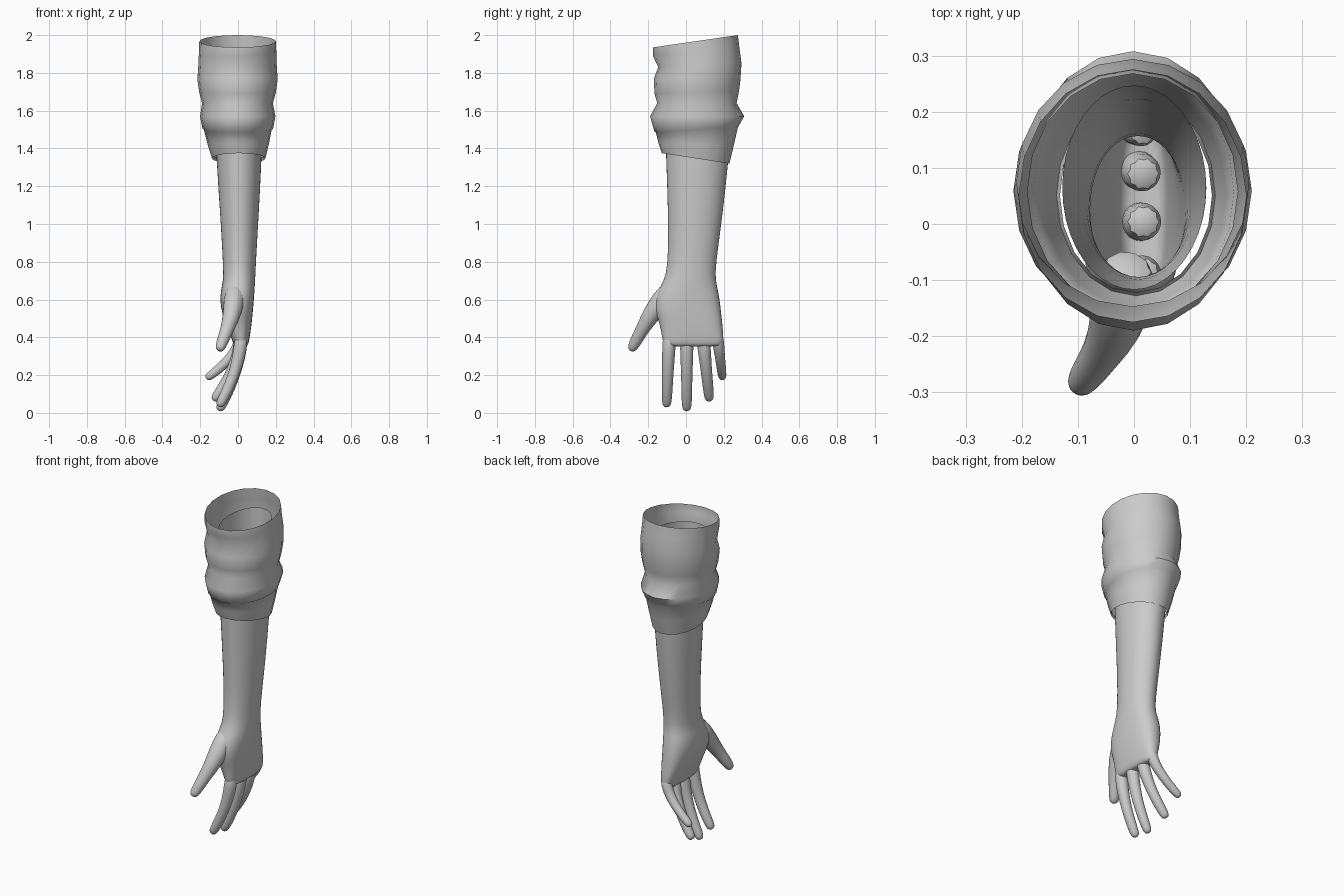
import bpy
import bmesh
from math import cos, sin, pi, copysign, radians
from mathutils import Vector

cube = bpy.data.objects.get("Cube")
if cube:
    bpy.data.objects.remove(cube)

grey = bpy.data.materials.new("plain_grey")
grey.use_nodes = True
grey.diffuse_color = (0.6, 0.6, 0.6, 1)
grey.node_tree.nodes["Principled BSDF"].inputs["Base Color"].default_value = (0.6, 0.6, 0.6, 1)


def loft(name, rings, cap_start=False, cap_end=False, subdivide=True, angle=60):
    """Skin a list of equal-length point rings into a smooth object."""
    bm = bmesh.new()
    loops = [[bm.verts.new(p) for p in ring] for ring in rings]
    for a, b in zip(loops, loops[1:]):
        for i in range(len(a)):
            j = (i + 1) % len(a)
            bm.faces.new((a[i], a[j], b[j], b[i]))
    if cap_start:
        bm.faces.new(loops[0])
    if cap_end:
        bm.faces.new(loops[-1])
    bmesh.ops.recalc_face_normals(bm, faces=bm.faces)
    mesh = bpy.data.meshes.new(name)
    bm.to_mesh(mesh)
    bm.free()
    mesh.materials.append(grey)
    obj = bpy.data.objects.new(name, mesh)
    bpy.context.collection.objects.link(obj)
    if subdivide:
        obj.modifiers.new("smooth", "SUBSURF").levels = 1
        obj.modifiers["smooth"].render_levels = 1
    bpy.ops.object.select_all(action="DESELECT")
    bpy.context.view_layer.objects.active = obj
    obj.select_set(True)
    bpy.ops.object.shade_smooth_by_angle(angle=radians(angle))
    return obj


def limb_ring(z_front, z_back, y_front, y_back, x_low, x_high, square=1.0, count=20):
    """Tilted oval ring; square below 1 makes it boxier."""
    ring = []
    for i in range(count):
        c, s = cos(2 * pi * i / count), sin(2 * pi * i / count)
        c, s = copysign(abs(c) ** square, c), copysign(abs(s) ** square, s)
        t = (c + 1) / 2
        ring.append((
            (x_low + x_high) / 2 + s * (x_high - x_low) / 2,
            y_front + t * (y_back - y_front),
            z_front + t * (z_back - z_front)))
    return ring


def digit(name, path, radii, count=10):
    """Rounded tube along a path, closed at the root and the fingertip."""
    pts = [Vector(p) for p in path]
    rings = []
    for i, (p, r) in enumerate(zip(pts, radii)):
        d = (pts[min(i + 1, len(pts) - 1)] - pts[max(i - 1, 0)]).normalized()
        u = Vector((1, 0, 0))
        u = (u - d * u.dot(d)).normalized()
        v = d.cross(u)
        rings.append([p + r * (u * cos(2 * pi * k / count) + v * sin(2 * pi * k / count))
                      for k in range(count)])
    # Fingertip
    d = (pts[-1] - pts[-2]).normalized()
    centre, last = pts[-1], rings[-1]
    for ahead, scale in ((0.6, 0.8), (0.95, 0.35)):
        rings.append([centre + (q - centre) * scale + d * radii[-1] * ahead for q in last])
    return loft(name, rings, True, True)


# Sleeve: puckered tube with a slanted top and a turned-in hem
sleeve = [
    (1.935, 2.00, -0.175, 0.275, -0.205, 0.200),
    (1.89, 1.93, -0.175, 0.283, -0.207, 0.203),
    (1.83, 1.85, -0.147, 0.294, -0.210, 0.205),
    (1.77, 1.76, -0.170, 0.288, -0.215, 0.210),
    (1.69, 1.70, -0.167, 0.280, -0.205, 0.200),
    (1.64, 1.64, -0.152, 0.268, -0.190, 0.185),
    (1.57, 1.57, -0.190, 0.308, -0.201, 0.198),
    (1.49, 1.52, -0.168, 0.280, -0.188, 0.186),
    (1.485, 1.512, -0.160, 0.275, -0.180, 0.178),
    (1.43, 1.42, -0.146, 0.254, -0.162, 0.164),
    (1.375, 1.32, -0.128, 0.230, -0.138, 0.145),
    (1.39, 1.335, -0.122, 0.224, -0.132, 0.139),
]
loft("sleeve", [limb_ring(*r) for r in sleeve], subdivide=False, angle=50)

# Arm and palm: one skin, open at the top, boxier towards the knuckles
arm = [
    (1.86, 1.90, -0.12, 0.250, -0.130, 0.130, 1.0),
    (1.60, 1.60, -0.115, 0.245, -0.125, 0.132, 1.0),
    (1.35, 1.35, -0.108, 0.230, -0.117, 0.128, 1.0),
    (1.00, 1.00, -0.094, 0.190, -0.092, 0.108, 1.0),
    (0.78, 0.78, -0.098, 0.158, -0.080, 0.095, 1.0),
    (0.70, 0.70, -0.117, 0.158, -0.078, 0.092, 0.95),
    (0.63, 0.65, -0.160, 0.172, -0.095, 0.088, 0.85),
    (0.55, 0.57, -0.172, 0.184, -0.095, 0.082, 0.8),
    (0.48, 0.48, -0.142, 0.193, -0.070, 0.074, 0.75),
    (0.41, 0.41, -0.130, 0.200, -0.042, 0.064, 0.75),
    (0.365, 0.365, -0.122, 0.198, -0.025, 0.057, 0.75),
    (0.35, 0.35, -0.105, 0.185, -0.010, 0.045, 0.75),
]
loft("arm_and_palm", [limb_ring(*r) for r in arm], cap_end=True)

# Fingers: (name, root y, tip y, tip x, tip z, thickness), curling towards -x
fingers = [
    ("index_finger", -0.088, -0.102, -0.090, 0.055, 1.0),
    ("middle_finger", 0.004, 0.004, -0.090, 0.034, 1.0),
    ("ring_finger", 0.088, 0.122, -0.115, 0.085, 1.0),
    ("little_finger", 0.165, 0.192, -0.150, 0.195, 0.88),
]
root_x, root_z = 0.018, 0.42
for name, y0, y1, tip_x, tip_z, thick in fingers:
    path = []
    for t in (0, 0.2, 0.42, 0.64, 0.84, 1):
        path.append((root_x + (tip_x - root_x) * t ** 1.9,
                     y0 + (y1 - y0) * t,
                     root_z + (tip_z - root_z) * t))
    radii = [thick * r for r in (0.036, 0.038, 0.034, 0.031, 0.030, 0.027)]
    digit(name, path, radii)

# Thumb: thick root inside the palm, pointing forward and down
digit("thumb",
      [(-0.01, -0.07, 0.67), (-0.02, -0.125, 0.60), (-0.032, -0.185, 0.52),
       (-0.055, -0.227, 0.45), (-0.078, -0.260, 0.39), (-0.092, -0.280, 0.352)],
      [0.055, 0.060, 0.051, 0.038, 0.034, 0.029])
